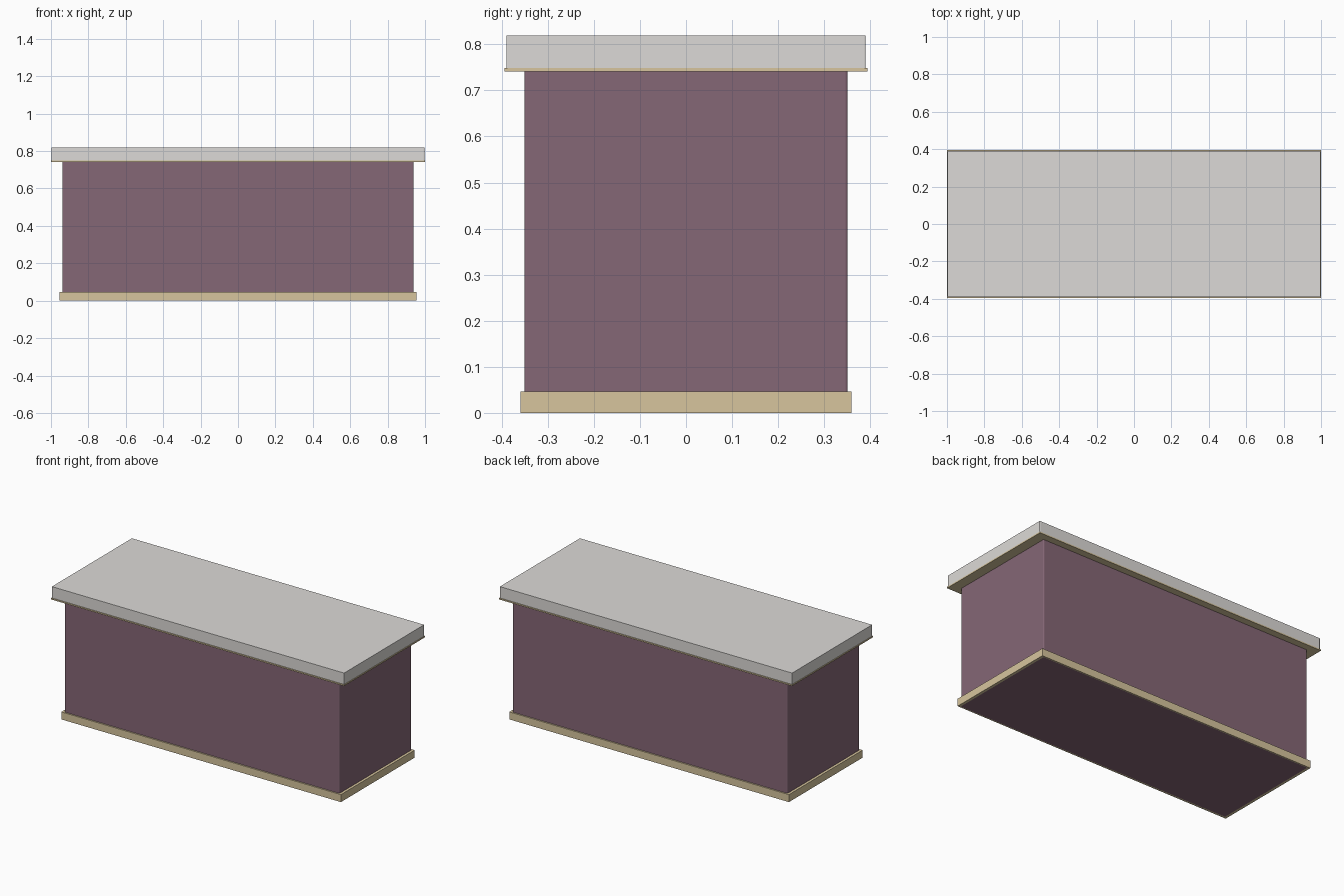
import bpy, bmesh

if "Cube" in bpy.data.objects:
    bpy.data.objects.remove(bpy.data.objects["Cube"])

def material(name, color):
    m = bpy.data.materials.new(name)
    m.diffuse_color = color
    m.use_nodes = True
    m.node_tree.nodes["Principled BSDF"].inputs["Base Color"].default_value = m.diffuse_color
    return m

def box(name, half_x, half_y, z0, z1, mat, radius=0):
    bm = bmesh.new()
    bmesh.ops.create_cube(bm, size=1)
    for v in bm.verts:
        v.co.x *= 2 * half_x
        v.co.y *= 2 * half_y
        v.co.z = z1 if v.co.z > 0 else z0
    if radius:
        # round only the upright corners
        edges = [e for e in bm.edges
                 if abs(e.verts[0].co.z - e.verts[1].co.z) > 1e-4]
        bmesh.ops.bevel(bm, geom=edges, offset=radius, segments=3,
                        profile=0.5, affect='EDGES')
    bmesh.ops.recalc_face_normals(bm, faces=bm.faces)
    mesh = bpy.data.meshes.new(name)
    bm.to_mesh(mesh)
    bm.free()
    obj = bpy.data.objects.new(name, mesh)
    bpy.context.collection.objects.link(obj)
    mesh.materials.append(mat)
    return obj

plum = material("plum_panel", (0.235, 0.135, 0.18, 1))
gold = material("pale_gold", (0.68, 0.56, 0.34, 1))
stone = material("pale_stone", (0.72, 0.70, 0.68, 1))

# Body, base strip, trim under the top, and the top slab
box("counter_body", 0.938, 0.351, 0.0, 0.742, plum, 0.006)
box("base_plinth", 0.954, 0.3595, 0.0, 0.046, gold)
box("top_trim", 1.0, 0.3945, 0.741, 0.749, gold)
box("counter_top", 0.997, 0.39, 0.749, 0.819, stone, 0.004)
